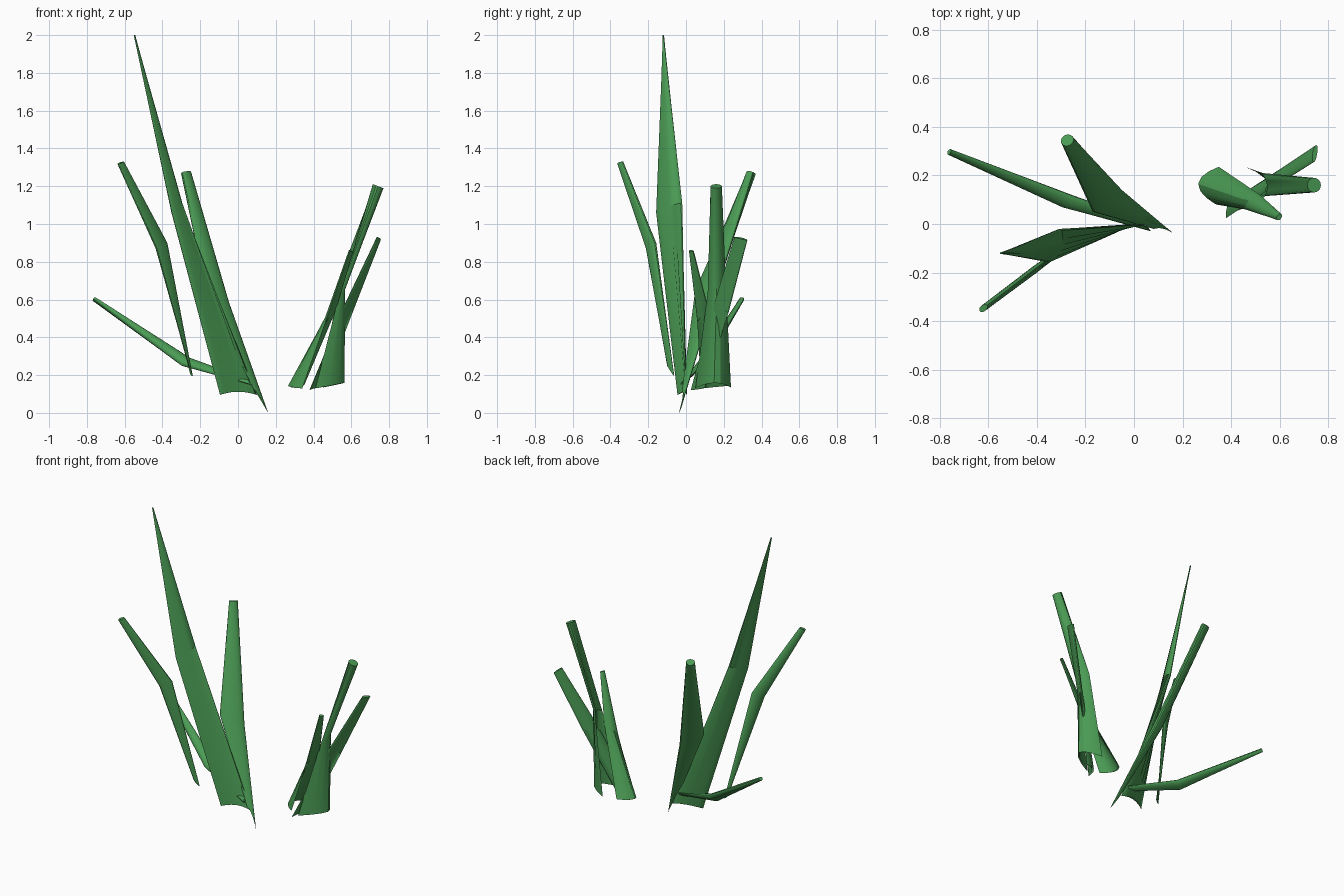
import bpy, bmesh, math
from mathutils import Vector

green = bpy.data.materials.new("leaf_green")
green.diffuse_color = (0.07, 0.33, 0.09, 1)
N = 16


def leaf(name, *sections):
    """Loft a curved blade. Each section: edge, middle, edge, half thickness."""
    secs = [(Vector(a), Vector(m), Vector(b), h) for a, m, b, h in sections]
    mids = [(a + b) / 2 for a, m, b, h in secs]
    bm = bmesh.new()
    rings = []
    for i, (a, m, b, h) in enumerate(secs):
        axis = mids[min(i + 1, len(secs) - 1)] - mids[max(i - 1, 0)]
        normal = axis.cross(b - a).normalized()
        ring = []
        for k in range(N):
            u = 2 * math.pi * k / N
            t = (1 - math.cos(u)) / 2
            p = a * (1 - t) * (1 - 2 * t) + m * 4 * t * (1 - t) + b * t * (2 * t - 1)
            ring.append(bm.verts.new(p + normal * h * math.sin(u)))
        rings.append(ring)
    for r, s in zip(rings, rings[1:]):
        for k in range(N):
            j = (k + 1) % N
            bm.faces.new((r[k], r[j], s[j], s[k]))
    bm.faces.new(rings[-1])  # closed tip
    bmesh.ops.recalc_face_normals(bm, faces=bm.faces)
    me = bpy.data.meshes.new(name)
    bm.to_mesh(me)
    bm.free()
    ob = bpy.data.objects.new(name, me)
    bpy.context.collection.objects.link(ob)
    me.materials.append(green)
    bpy.context.view_layer.objects.active = ob
    ob.select_set(True)
    bpy.ops.object.shade_smooth_by_angle(angle=math.radians(30))
    ob.select_set(False)


# large clump
leaf("tall_leaf",
     ((-.095, -.045, .095), (.0, -.005, .112), (.10, .0, .095), .004),
     ((-.35, -.158, 1.06), (-.315, -.08, 1.09), (-.305, -.02, 1.11), .018),
     ((-.552, -.12, 2.0), (-.548, -.12, 2.0), (-.544, -.12, 2.0), .004))
leaf("back_leaf",
     ((.08, -.02, .13), (.115, -.015, .08), (.16, -.037, 0), .004),
     ((-.17, .05, .65), (-.105, .1, .62), (-.05, .14, .58), .022),
     ((-.30, .335, 1.27), (-.275, .345, 1.27), (-.25, .355, 1.275), .025))
leaf("front_leaf",
     ((-.26, -.1, .25), (-.25, -.075, .21), (-.24, -.062, .195), .004),
     ((-.435, -.21, .87), (-.405, -.185, .885), (-.375, -.16, .9), .015),
     ((-.635, -.36, 1.315), (-.622, -.348, 1.325), (-.605, -.335, 1.33), .013))
leaf("low_leaf",
     ((.07, -.03, .15), (.055, -.01, .165), (.05, .01, .18), .006),
     ((-.30, .075, .255), (-.275, .09, .27), (-.25, .115, .285), .022),
     ((-.765, .285, .605), (-.762, .297, .602), (-.755, .308, .605), .012))

# small clump
leaf("small_tall_leaf",
     ((.41, .05, .13), (.558, .15, .16), (.45, .238, .135), .006),
     ((.54, .115, .64), (.558, .16, .66), (.53, .21, .70), .010),
     ((.742, .13, 1.20), (.742, .16, 1.20), (.742, .19, 1.20), .030))
leaf("small_back_leaf",
     ((.38, .025, .12), (.40, .09, .13), (.46, .10, .14), .005),
     ((.57, .15, .58), (.585, .19, .56), (.605, .225, .53), .012),
     ((.74, .255, .93), (.745, .29, .925), (.752, .325, .915), .010))
leaf("small_front_leaf",
     ((.34, .08, .13), (.27, .165, .14), (.35, .235, .145), .006),
     ((.46, .06, .48), (.48, .09, .52), (.52, .12, .55), .010),
     ((.59, .017, .86), (.598, .028, .858), (.608, .04, .855), .010))
